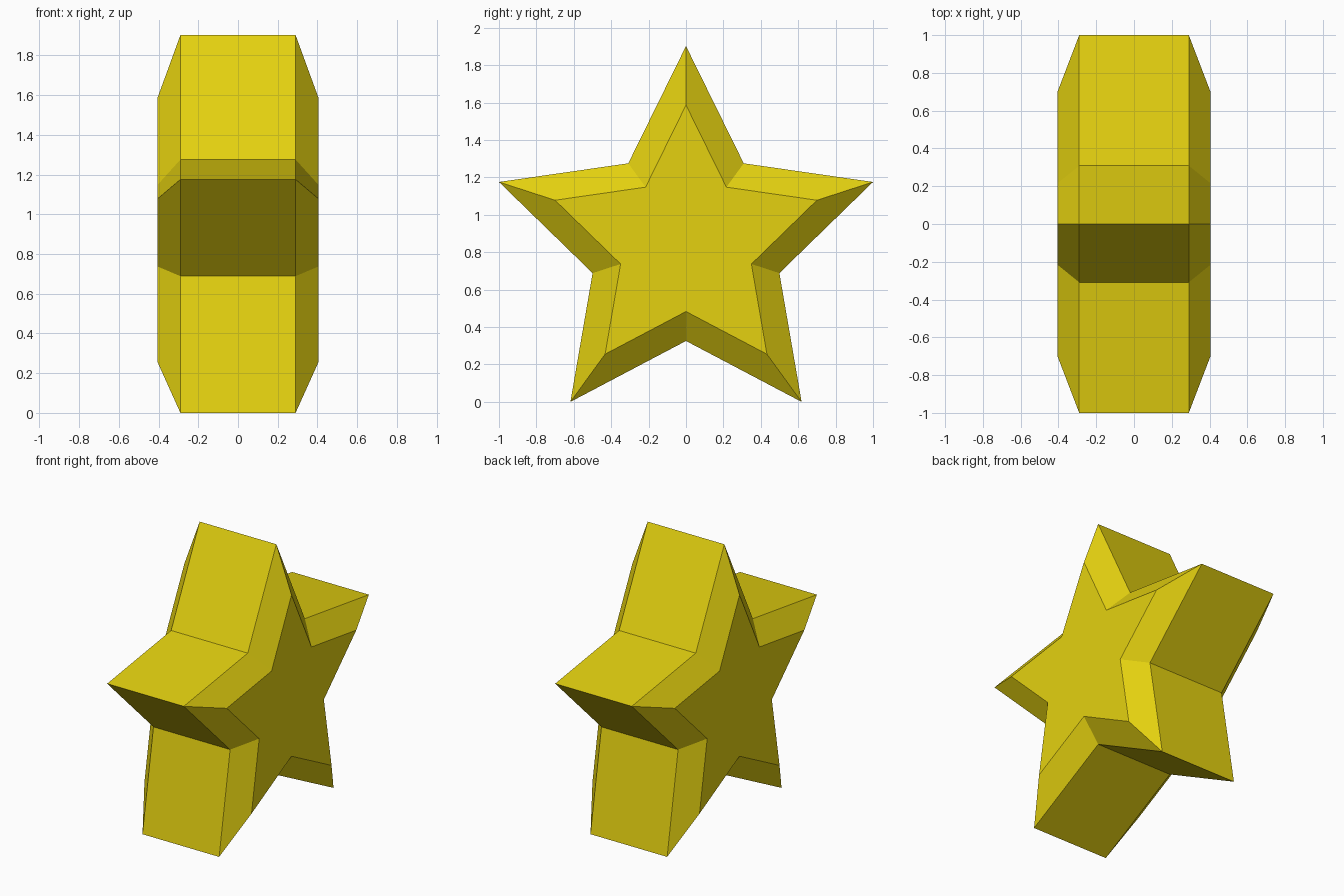
import bpy, bmesh, math

if "Cube" in bpy.data.objects:
    bpy.data.objects.remove(bpy.data.objects["Cube"])

R_OUT, R_IN = 1.0515, 0.525          # star tip and notch radii
CENTRE_Z = R_OUT * math.cos(math.radians(36))
# cross-sections along x: (x, scale of star outline)
SECTIONS = [(-0.405, 0.7), (-0.29, 1.0), (0.29, 1.0), (0.405, 0.7)]

yellow = bpy.data.materials.new("star yellow")
yellow.diffuse_color = (0.78, 0.64, 0.005, 1)
yellow.use_nodes = True
yellow.node_tree.nodes["Principled BSDF"].inputs["Base Color"].default_value = yellow.diffuse_color


def star_ring(bm, x, scale):
    ring = []
    for i in range(10):
        r = scale * (R_IN if i % 2 else R_OUT)
        a = math.radians(36 * i)
        ring.append(bm.verts.new((x, r * math.sin(a), CENTRE_Z + r * math.cos(a))))
    return ring


# Thick star with bevelled front and back faces
bm = bmesh.new()
rings = [star_ring(bm, x, s) for x, s in SECTIONS]
for a, b in zip(rings, rings[1:]):
    for i in range(10):
        j = (i + 1) % 10
        bm.faces.new((a[i], a[j], b[j], b[i]))
bm.faces.new(rings[0])
bm.faces.new(rings[-1])
bmesh.ops.recalc_face_normals(bm, faces=bm.faces)
mesh = bpy.data.meshes.new("star")
bm.to_mesh(mesh)
bm.free()
mesh.materials.append(yellow)
bpy.context.collection.objects.link(bpy.data.objects.new("star", mesh))
